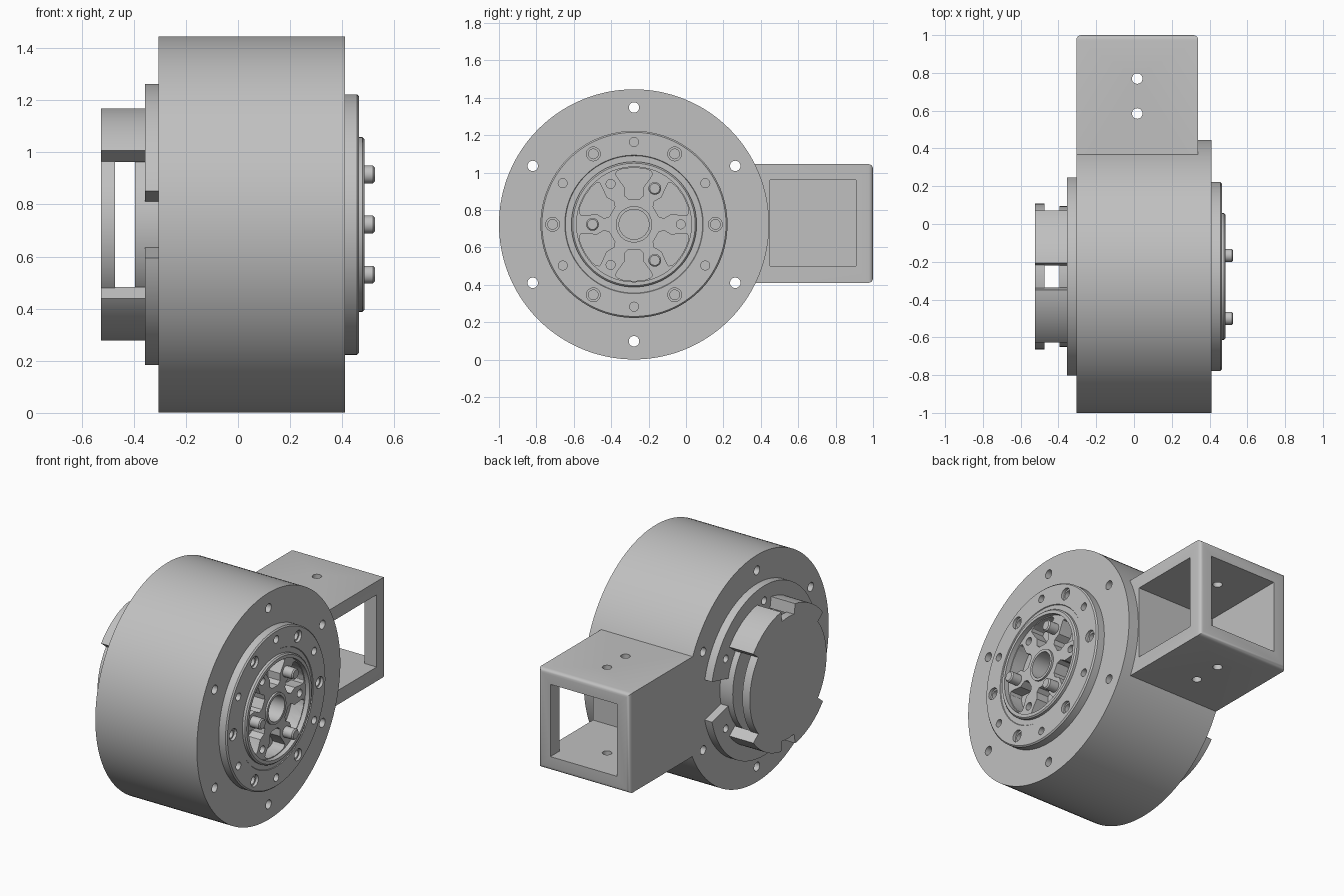
import bpy, bmesh, math
from mathutils import Matrix, Vector

if "Cube" in bpy.data.objects:
    bpy.data.objects.remove(bpy.data.objects["Cube"], do_unlink=True)

CY, CZ = -0.278, 0.723          # drum axis, running along x
GREY = (0.53, 0.53, 0.53, 1)
metal = bpy.data.materials.new("plain grey")
metal.use_nodes = True
metal.diffuse_color = GREY
for node in metal.node_tree.nodes:
    if node.type == 'BSDF_PRINCIPLED':
        node.inputs["Base Color"].default_value = GREY


def finish(name, bm):
    """Turn a bmesh into a named object with the grey material."""
    bmesh.ops.recalc_face_normals(bm, faces=bm.faces[:])
    mesh = bpy.data.meshes.new(name)
    bm.to_mesh(mesh)
    bm.free()
    mesh.materials.append(metal)
    ob = bpy.data.objects.new(name, mesh)
    bpy.context.collection.objects.link(ob)
    return ob


def polar(r, deg):
    a = math.radians(deg)
    return (CY + r * math.cos(a), CZ + r * math.sin(a))


def arc(r, a0, a1, n=20):
    return [polar(r, a0 + (a1 - a0) * i / n) for i in range(n + 1)]


def lathe(name, profile, centre=(CY, CZ), steps=128):
    """Spin (x, radius) points around an axis along x."""
    bm = bmesh.new()
    vs = [bm.verts.new((x, centre[0] + r, centre[1])) for x, r in profile]
    es = [bm.edges.new(p) for p in zip(vs, vs[1:])]
    if profile[0][1] > 0:
        es.append(bm.edges.new((vs[-1], vs[0])))
    bmesh.ops.spin(bm, geom=vs + es, cent=(0, *centre), axis=(1, 0, 0),
                   angle=2 * math.pi, steps=steps)
    bmesh.ops.remove_doubles(bm, verts=bm.verts[:], dist=1e-5)
    return finish(name, bm)


def prism(name, outline, x0, x1):
    """Extrude a (y, z) outline from x0 to x1."""
    bm = bmesh.new()
    f = bm.faces.new([bm.verts.new((x0, y, z)) for y, z in outline])
    ext = bmesh.ops.extrude_face_region(bm, geom=[f])
    bmesh.ops.translate(bm, vec=(x1 - x0, 0, 0),
                        verts=[v for v in ext["geom"] if isinstance(v, bmesh.types.BMVert)])
    return finish(name, bm)


def disc(name, r, x0, x1, centre=(CY, CZ), n=24):
    pts = [(centre[0] + r * math.cos(2 * math.pi * i / n),
            centre[1] + r * math.sin(2 * math.pi * i / n)) for i in range(n)]
    return prism(name, pts, x0, x1)


def box(name, lo, hi, bevel_y=None):
    bm = bmesh.new()
    lo, hi = Vector(lo), Vector(hi)
    bmesh.ops.create_cube(bm, size=1, matrix=Matrix.Translation((lo + hi) / 2)
                          @ Matrix.Diagonal((*(hi - lo), 1)))
    if bevel_y:
        es = [e for e in bm.edges if all(v.co.y > hi.y - 1e-4 for v in e.verts)]
        bmesh.ops.bevel(bm, geom=es, offset=bevel_y, segments=4, profile=0.5,
                        affect='EDGES')
    return finish(name, bm)


def cut(ob, *cutters):
    """Subtract each cutter from the object and delete it."""
    bpy.context.view_layer.objects.active = ob
    for c in cutters:
        c.hide_render = True
        mod = ob.modifiers.new("cut", 'BOOLEAN')
        mod.operation, mod.solver, mod.object = 'DIFFERENCE', 'EXACT', c
        bpy.ops.object.modifier_apply(modifier=mod.name)
        bpy.data.objects.remove(c, do_unlink=True)


def holes(r, ring, angles, x0, x1):
    return [disc("hole_cutter", r, x0, x1, polar(ring, a)) for a in angles]


EVEN, ODD = range(0, 360, 60), range(30, 390, 60)
parts = []

# main drum with a blind bore at the hub and six through holes
drum = lathe("drum", [(-0.305, 0), (-0.305, 0.722), (0.41, 0.722), (0.41, 0.332),
                      (0.30, 0.332), (0.30, 0)])
cut(drum, *holes(0.028, 0.625, ODD, -0.5, 0.6))
parts.append(drum)

# hollow bracket, open to the end and to the flange side
bracket = box("bracket", (-0.305, 0.30, 0.41), (0.34, 1.0, 1.045), bevel_y=0.025)
cut(bracket,
    box("end_window", (-0.215, 0.45, 0.50), (0.255, 1.2, 0.96)),
    box("side_window", (-0.20, 0.45, 0.50), (0.6, 0.91, 0.96)))
for y in (0.585, 0.77):
    bm = bmesh.new()
    bmesh.ops.create_cone(bm, cap_ends=True, segments=24, radius1=0.028, radius2=0.028,
                          depth=2, matrix=Matrix.Translation((0.017, y, 0.7)))
    cut(bracket, finish("screw_hole", bm))
parts.append(bracket)

# raised front plate with counterbored and plain holes
plate = lathe("front_plate", [(0.39, 0.33), (0.39, 0.5), (0.457, 0.5), (0.465, 0.492),
                              (0.465, 0.37), (0.461, 0.367), (0.461, 0.33)])
cut(plate, *holes(0.037, 0.435, EVEN, 0.447, 0.6), *holes(0.026, 0.435, EVEN, 0.42, 0.6),
    *holes(0.024, 0.44, ODD, 0.42, 0.6))
parts.append(plate)

# hub with rim, recessed web, centre bore and six pockets
hub = lathe("hub", [(0.29, 0), (0.29, 0.335), (0.477, 0.335), (0.485, 0.327),
                    (0.485, 0.307), (0.455, 0.307), (0.455, 0.097), (0.467, 0.097),
                    (0.467, 0.08), (0.33, 0.08), (0.33, 0)])
half = [(0.135, 0.03), (0.155, 0.052), (0.20, 0.052), (0.245, 0.085), (0.27, 0.1),
        (0.285, 0.09)]
for a in ODD:
    c, s = math.cos(math.radians(a)), math.sin(math.radians(a))
    tip = [(0.297, 0.06), (0.303, 0)]
    outline = half + tip + [(u, -v) for u, v in (half + tip[:1])[::-1]]
    cut(hub, prism("pocket", [(CY + u * c - v * s, CZ + u * s + v * c)
                              for u, v in outline], 0.37, 0.6))
cut(hub, *holes(0.024, 0.25, (0, 120, 240), 0.38, 0.6))
parts.append(hub)

# three drive pins
for i, a in enumerate((60, 180, 300)):
    parts.append(lathe(f"drive_pin_{i + 1}", [(0.40, 0), (0.40, 0.034), (0.518, 0.034),
                                              (0.525, 0.027), (0.525, 0)],
                       polar(0.222, a), 24))

# rear ring in two halves, notched at both sides
for name, a in (("upper", 0), ("lower", 180)):
    half_ring = prism(f"rear_ring_{name}", arc(0.54, a + 13.7, a + 166.3, 60)
                      + arc(0.36, a + 166.3, a + 13.7, 60), -0.356, -0.30)
    cut(half_ring, *holes(0.024, 0.445, [a + k for k in (30, 90, 150)], -0.5, -0.31))
    parts.append(half_ring)

# rear base disc, end cap and the four posts joining them
parts.append(disc("rear_base", 0.372, -0.395, -0.30, n=96))
parts.append(disc("rear_cap", 0.386, -0.525, -0.473, n=96))
for i, (a0, a1) in enumerate(((39, 81), (99, 141), (219, 261), (279, 321))):
    parts.append(prism(f"rear_post_{i + 1}", arc(0.45, a0, a1) + arc(0.38, a1, a0),
                       -0.525, -0.35))

# smooth the curved walls, keep the edges sharp
bpy.ops.object.select_all(action='DESELECT')
for ob in parts:
    ob.select_set(True)
bpy.context.view_layer.objects.active = parts[0]
bpy.ops.object.shade_smooth_by_angle(angle=math.radians(28))
